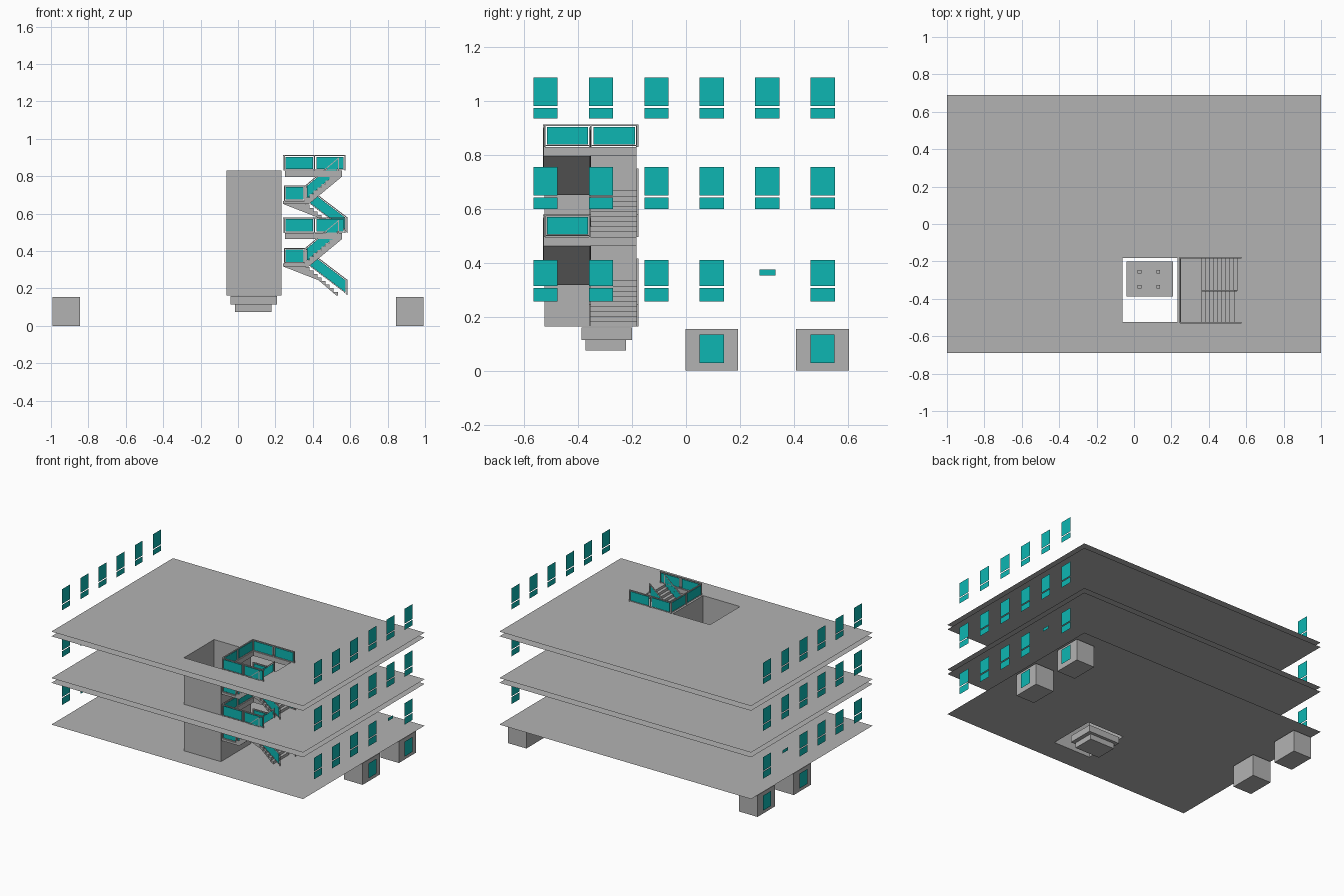
import bpy, bmesh
from mathutils import Vector

if "Cube" in bpy.data.objects:
    bpy.data.objects.remove(bpy.data.objects["Cube"])


def material(name, rgb):
    m = bpy.data.materials.new(name)
    m.use_nodes = True
    m.diffuse_color = (*rgb, 1)
    m.node_tree.nodes["Principled BSDF"].inputs["Base Color"].default_value = (*rgb, 1)
    return m


MATS = [material("concrete_grey", (0.45, 0.45, 0.45)),
        material("teal_glass", (0.004, 0.47, 0.45))]


def finish(name, bm):
    bmesh.ops.recalc_face_normals(bm, faces=bm.faces)
    me = bpy.data.meshes.new(name)
    bm.to_mesh(me)
    bm.free()
    for m in MATS:
        me.materials.append(m)
    ob = bpy.data.objects.new(name, me)
    bpy.context.collection.objects.link(ob)
    return ob


def quad(bm, pts, mat=0):
    f = bm.faces.new([bm.verts.new(p) for p in pts])
    f.material_index = mat
    return f


def prism(bm, pts, offset, mat=0):
    """Solid made by sweeping a flat outline along an offset."""
    face = quad(bm, pts, mat)
    new = bmesh.ops.extrude_face_region(bm, geom=[face], use_keep_orig=True)["geom"]
    for g in new:
        if isinstance(g, bmesh.types.BMFace):
            g.material_index = mat
    verts = [g for g in new if isinstance(g, bmesh.types.BMVert)]
    bmesh.ops.translate(bm, verts=verts, vec=offset)
    for v in verts:
        for f in v.link_faces:
            f.material_index = mat


def box(bm, x0, x1, y0, y1, z0, z1, top=True, bottom=True):
    """Box whose lid or base can be left open."""
    ring = [(x0, y0), (x1, y0), (x1, y1), (x0, y1)]
    lo = [bm.verts.new((x, y, z0)) for x, y in ring]
    hi = [bm.verts.new((x, y, z1)) for x, y in ring]
    for i in range(4):
        j = (i + 1) % 4
        bm.faces.new((lo[i], lo[j], hi[j], hi[i]))
    if top:
        bm.faces.new(hi)
    if bottom:
        bm.faces.new(lo[::-1])


# Main dimensions
GROUND, MIDDLE, TOP = 0.163, 0.497, 0.831
SLAB = 0.034
SX0, SX1, SY0, SY1 = -0.062, 0.232, -0.525, -0.183      # lift shaft
HX0, HX1, HY0, HY1 = 0.25, 0.55, -0.53, -0.183          # stair well
YMID = -0.357


# Floor and ceiling sheets with openings
def floor_sheet(name, z, stair_hole):
    bm = bmesh.new()
    xs = [-1, SX0, SX1, HX0, HX1, 1]
    ys = [-0.69, SY0, SY1, 0.69]
    for i in range(5):
        for j in range(3):
            if j == 1 and (i == 1 or (i == 3 and stair_hole)):
                continue
            a, b, c, d = xs[i], xs[i + 1], ys[j], ys[j + 1]
            quad(bm, [(a, c, z), (b, c, z), (b, d, z), (a, d, z)])
    bmesh.ops.remove_doubles(bm, verts=bm.verts, dist=0.0001)
    finish(name, bm)


floor_sheet("ground_floor", GROUND, False)
for level, z in (("middle", MIDDLE), ("top", TOP)):
    floor_sheet(level + "_floor", z, True)
    floor_sheet(level + "_ceiling_below", z - SLAB, True)
    bm = bmesh.new()
    box(bm, HX0, HX1, HY0, HY1, z - SLAB, z, top=False, bottom=False)
    finish(level + "_stairwell_edge", bm)

# Lift shaft and stepped pit
bm = bmesh.new()
box(bm, SX0, SX1, SY0, SY1, GROUND, TOP, top=False, bottom=False)
finish("lift_shaft", bm)

bm = bmesh.new()
box(bm, -0.04, 0.208, -0.388, -0.2, 0.113, 0.16, top=False)
box(bm, -0.016, 0.18, -0.374, -0.222, 0.075, 0.113)
for x in (0.03, 0.13):
    for y in (-0.335, -0.255):
        box(bm, x - 0.01, x + 0.01, y - 0.01, y + 0.01, 0.113, 0.13)
finish("lift_pit", bm)


# Stairs: a back flight up to the landing, then a front flight up to the floor
def stairs(name, base, top):
    land = (base + top) / 2 + 0.004
    x0, x1, x2 = 0.24, 0.36, 0.555
    steps = 9

    def flight(bm, z_low, z_high, y0, y1, lower, underside):
        rise, run = (z_high - z_low) / steps, (x2 - x1) / steps
        pts = []
        for i in range(steps):
            x = x1 + run * i
            if lower:
                z = z_high - rise * i
                pts += [(x, z), (x, z - rise)]
            else:
                z = z_low + rise * i
                pts += [(x, z), (x, z + rise)]
        pts += [(x2, z_low if lower else z_high)] + underside
        prism(bm, [(x, y0, z) for x, z in pts], Vector((0, y1 - y0, 0)))

    bm = bmesh.new()
    flight(bm, base, land, YMID, HY1, True,
           [(x2 - 0.03, base), (0.43, land - 0.09), (x0, land - 0.016), (x0, land)])
    flight(bm, land, top, HY0, YMID, False,
           [(x2, top - SLAB), (x1 + 0.02, land - 0.016), (x0, land - 0.016), (x0, land)])
    finish(name, bm)
    return land


# Railings: glass panel between bars and posts
def railing(name, p0, p1, bays=1, height=0.083):
    bm = bmesh.new()
    p0, p1 = Vector(p0), Vector(p1)
    d = p1 - p0
    flat = Vector((d.x, d.y, 0)).normalized()
    side = Vector((-flat.y, flat.x, 0))
    slope = d / Vector((d.x, d.y, 0)).length

    def strip(a, b, lo, hi, thick, mat):
        up0, up1 = Vector((0, 0, lo)), Vector((0, 0, hi))
        s = side * thick / 2
        prism(bm, [a + up0 - s, b + up0 - s, b + up1 - s, a + up1 - s], side * thick, mat)

    strip(p0, p1, height - 0.006, height, 0.008, 0)
    strip(p0, p1, 0.003, 0.006, 0.004, 0)
    for i in range(bays + 1):
        q = p0.lerp(p1, i / bays) - slope * 0.005 * (i / bays)
        strip(q, q + slope * 0.005, 0, height, 0.006, 0)
    for i in range(bays):
        a = p0.lerp(p1, i / bays) + slope * 0.01
        b = p0.lerp(p1, (i + 1) / bays) - slope * 0.01
        strip(a, b, 0.008, height - 0.01, 0.003, 1)
    finish(name, bm)


YF, YB, XL = -0.527, -0.18, 0.245
for level, base, top in (("lower", GROUND, MIDDLE), ("upper", MIDDLE, TOP)):
    land = stairs(level + "_stairs", base, top)
    for side, y in (("inner", YMID), ("back", YB)):
        railing(f"{level}_back_flight_{side}_railing", (0.36, y, land), (0.585, y, base))
    for side, y in (("inner", YMID), ("front", YF)):
        railing(f"{level}_front_flight_{side}_railing", (0.36, y, land), (0.54, y, top - 0.012))
    for side, y in (("front", YF), ("back", YB)):
        railing(f"{level}_landing_{side}_railing", (XL, y, land), (0.36, y, land))
        railing(f"{level}_well_{side}_railing", (XL, y, top), (0.575, y, top), 2)
    railing(level + "_well_left_railing", (XL, YF, top), (XL, YB, top), 2)

# Side windows, the same on both sides
WINDOW_Y = [-0.522 + 0.206 * i for i in range(6)]
PANES = {"ground": ((0.257, 0.307), (0.314, 0.411)),
         "middle": ((0.6, 0.643), (0.65, 0.757)),
         "top": ((0.937, 0.976), (0.983, 1.089))}


def pane(bm, x, y, half, z0, z1):
    quad(bm, [(x, y - half, z0), (x, y + half, z0), (x, y + half, z1), (x, y - half, z1)], 1)


for side, s in (("left", 1), ("right", -1)):
    for level, rows in PANES.items():
        bm = bmesh.new()
        for i, y in enumerate(WINDOW_Y):
            if level == "ground" and i == 4:
                pane(bm, s, y, 0.03, 0.354, 0.376)
                continue
            for z0, z1 in rows:
                pane(bm, s, y, 0.045, z0, z1)
        finish(f"{side}_{level}_windows", bm)

    # Basement window boxes
    bm = bmesh.new()
    for y in (0.096, 0.507):
        xa, xb = sorted((s * 0.845, s * 0.992))
        box(bm, xa, xb, y - 0.098, y + 0.098, 0, 0.155)
    finish(f"{side}_basement_boxes", bm)
    bm = bmesh.new()
    for y in (0.096, 0.507):
        pane(bm, s, y, 0.045, 0.028, 0.135)
    finish(f"{side}_basement_windows", bm)
